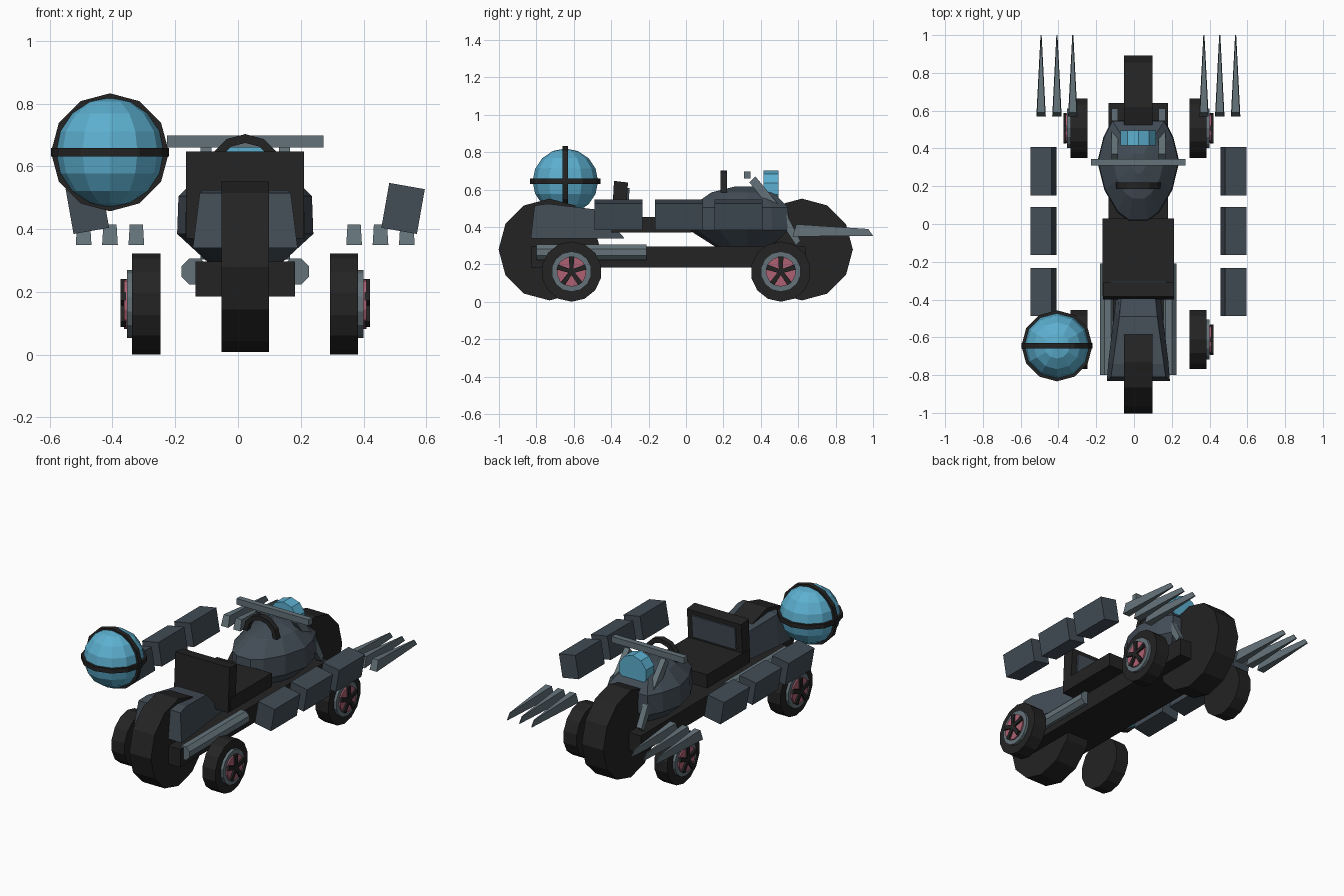
import bpy, bmesh, math
from mathutils import Vector

if "Cube" in bpy.data.objects:
    bpy.data.objects.remove(bpy.data.objects["Cube"])

CX = 0.023  # centre line of the vehicle


def material(name, rgb):
    m = bpy.data.materials.new(name)
    m.diffuse_color = (*rgb, 1)
    m.use_nodes = True
    m.node_tree.nodes["Principled BSDF"].inputs["Base Color"].default_value = m.diffuse_color
    return m


BLACK = material("black", (0.017, 0.017, 0.017))
SLATE = material("slate", (0.055, 0.073, 0.093))
GREY = material("steel_grey", (0.125, 0.17, 0.19))
CYAN = material("cyan", (0.107, 0.43, 0.63))
RED = material("dusty_red", (0.42, 0.12, 0.17))


def loft(name, rings, mat):
    """Bridge equal-sized rings of 3D points and cap both ends."""
    bm = bmesh.new()
    vs = [[bm.verts.new(p) for p in r] for r in rings]
    n = len(vs[0])
    for a, b in zip(vs, vs[1:]):
        for i in range(n):
            j = (i + 1) % n
            bm.faces.new((a[i], a[j], b[j], b[i]))
    bm.faces.new(vs[0])
    bm.faces.new(vs[-1][::-1])
    bmesh.ops.recalc_face_normals(bm, faces=bm.faces)
    me = bpy.data.meshes.new(name)
    bm.to_mesh(me)
    bm.free()
    me.materials.append(mat)
    ob = bpy.data.objects.new(name, me)
    bpy.context.collection.objects.link(ob)
    return ob


def ngon(n, r, u=0, v=0, start=0):
    return [(u + r * math.cos(start + 2 * math.pi * i / n),
             v + r * math.sin(start + 2 * math.pi * i / n)) for i in range(n)]


def prism(name, pts, axis, a, b, mat):
    """Extrude a 2D profile along an axis from a to b."""
    put = {"x": lambda t, p: (t, p[0], p[1]),
           "y": lambda t, p: (p[0], t, p[1]),
           "z": lambda t, p: (p[0], p[1], t)}[axis]
    return loft(name, [[put(t, p) for p in pts] for t in (a, b)], mat)


def box(name, x0, x1, y0, y1, z0, z1, mat):
    return prism(name, [(x0, y0), (x1, y0), (x1, y1), (x0, y1)], "z", z0, z1, mat)


# Big centre wheels
for name, y in (("front_main_wheel", -0.73), ("rear_main_wheel", 0.62)):
    prism(name, ngon(12, 0.272, y, 0.28), "x", CX - 0.075, CX + 0.075, BLACK)

# Chassis beam and seat
box("chassis_beam", CX - 0.158, CX + 0.158, -0.83, 0.64, 0.185, 0.297, BLACK)
box("seat", CX - 0.19, CX + 0.19, -0.38, 0.03, 0.37, 0.455, BLACK)
prism("backrest", [(-0.40, 0.37), (-0.33, 0.37), (-0.31, 0.638), (-0.385, 0.647)],
      "x", CX - 0.188, CX + 0.188, BLACK)
prism("backrest_panel", [(-0.327, 0.47), (-0.312, 0.47), (-0.301, 0.61), (-0.315, 0.61)],
      "x", CX - 0.15, CX + 0.15, SLATE)

# Fender: cross-sections narrowing toward the seat
loft("fender", [[(CX - b, yb, 0.34), (CX + b, yb, 0.34), (CX + t, yt, zt), (CX - t, yt, zt)]
                for yb, yt, b, t, zt in ((-0.83, -0.81, 0.167, 0.145, 0.515),
                                         (-0.72, -0.74, 0.158, 0.135, 0.525),
                                         (-0.45, -0.49, 0.125, 0.10, 0.495),
                                         (-0.33, -0.34, 0.11, 0.085, 0.355))], SLATE)

# Teardrop tank: one contour scaled per height
HALF = [(0.55, 0.14), (0.46, 0.185), (0.33, 0.217), (0.18, 0.18), (0.06, 0.11), (0.015, 0.05)]
OUT = [(w, y) for y, w in HALF] + [(-w, y) for y, w in reversed(HALF)]
loft("tank", [[(CX + s * w, 0.33 + s * (y - 0.33), z) for w, y in OUT]
              for z, s in ((0.295, 0.55), (0.385, 1), (0.505, 0.98), (0.585, 0.62), (0.618, 0.2))],
     SLATE)

# Tank grip: arch swept with a square section
arch = []
for i in range(7):
    a = math.pi * i / 6
    arch.append([(CX + r * math.cos(a), y, 0.585 + r * 1.0 * math.sin(a))
                 for r, y in ((0.09, 0.185), (0.118, 0.185), (0.118, 0.22), (0.09, 0.22))])
loft("tank_grip", arch, BLACK)

# Headlight and handlebar
prism("headlight", ngon(10, 0.098, CX, 0.605, math.pi / 10), "y", 0.415, 0.495, CYAN)
box("handlebar", CX - 0.25, CX + 0.25, 0.31, 0.345, 0.66, 0.698, GREY)

for side, tag in ((-1, "left"), (1, "right")):
    def X(d):
        return CX + side * d

    # Tapered fork leg
    loft(f"fork_{tag}", [[(X(0.125 - w), y - d, z - d), (X(0.125 + w), y - d, z - d),
                          (X(0.125 + w), y + d, z + d), (X(0.125 - w), y + d, z + d)]
                         for y, z, w, d in ((0.355, 0.655, 0.018, 0.016),
                                            (0.52, 0.45, 0.018, 0.018),
                                            (0.60, 0.315, 0.018, 0.012))], GREY)

    # Exhaust pipe
    prism(f"exhaust_{tag}", ngon(8, 0.045, X(0.161), 0.265, math.pi / 8),
          "y", -0.80, -0.21, GREY)

    # Tilted side boxes
    t = -side * math.radians(10)
    c, s = math.cos(t), math.sin(t)
    prof = []
    for u, v in ((-1, -1), (1, -1), (1, 1), (-1, 1)):
        u, v = u * 0.0575, v * 0.0725
        # rotation leans the box top inward
        prof.append((X(0.503) + u * c - v * s * -1 * -1, 0.466 + u * s + v * c))
    for k, y in enumerate((0.28, -0.037, -0.36)):
        prism(f"side_box_{tag}_{k + 1}", prof, "y", y - 0.128, y + 0.128, SLATE)

    # Rear spikes
    for k, d in enumerate((0.347, 0.431, 0.515)):
        x = X(d)
        loft(f"spike_{tag}_{k + 1}",
             [[(x - 0.025, 0.57, 0.35), (x + 0.025, 0.57, 0.35),
               (x + 0.021, 0.59, 0.415), (x - 0.021, 0.59, 0.415)],
              [(x - 0.003, 1.0, 0.353), (x + 0.003, 1.0, 0.353),
               (x + 0.002, 0.975, 0.39), (x - 0.002, 0.975, 0.39)]], GREY)

    # Small side wheels: tyre, rim, red disc and five spokes
    for end, y in (("front", -0.612), ("rear", 0.507)):
        n = f"{end}_{tag}_wheel"
        z = 0.162
        prism(n + "_tyre", ngon(14, 0.161, y, z, math.pi / 2), "x", X(0.27), X(0.36), BLACK)
        prism(n + "_rim", ngon(14, 0.108, y, z, math.pi / 2), "x", X(0.35), X(0.377), GREY)
        prism(n + "_disc", ngon(14, 0.08, y, z, math.pi / 2), "x", X(0.37), X(0.386), RED)
        for k in range(5):
            a = math.pi / 2 + k * 2 * math.pi / 5
            du, dv = math.cos(a), math.sin(a)
            pts = [(y + r * du - w * dv, z + r * dv + w * du)
                   for r, w in ((0, -0.01), (0.08, -0.014), (0.08, 0.014), (0, 0.01))]
            prism(f"{n}_spoke_{k + 1}", pts, "x", X(0.38), X(0.397), BLACK)

# Orb with two crossing bands
ORB = Vector((-0.408, -0.645, 0.645))
bpy.ops.mesh.primitive_uv_sphere_add(segments=12, ring_count=8, radius=0.175, location=ORB)
orb = bpy.context.object
orb.name = "orb"
orb.data.materials.append(CYAN)
prism("orb_band_level", ngon(12, 0.188, ORB.x, ORB.y), "z", ORB.z - 0.014, ORB.z + 0.014, BLACK)
prism("orb_band_upright", ngon(12, 0.188, ORB.x, ORB.z), "y", ORB.y - 0.015, ORB.y + 0.015, BLACK)
